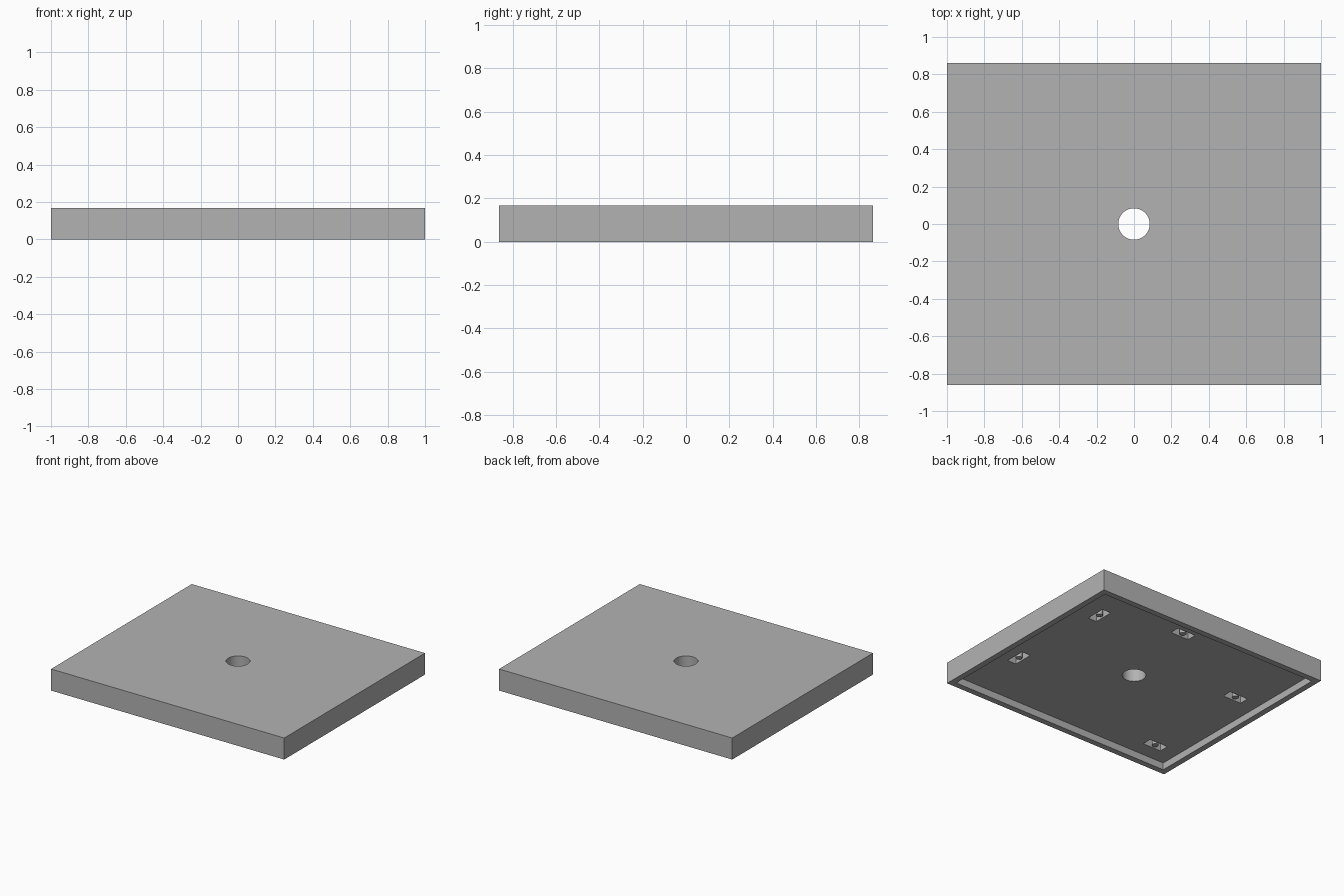
import bpy

HALF_X, HALF_Y, HEIGHT = 1.0, 0.862, 0.167
RIM, FLOOR, HOLE_R = 0.046, 0.055, 0.084
POCKET_L, POCKET_W, POCKET_TOP = 0.157, 0.076, 0.125
PIN_R = 0.024

cube = bpy.data.objects.get("Cube")
if cube:
    bpy.data.objects.remove(cube, do_unlink=True)

grey = bpy.data.materials.new("plain grey")
grey.use_nodes = True
colour = (0.45, 0.45, 0.45, 1)
grey.diffuse_color = colour
grey.node_tree.nodes["Principled BSDF"].inputs["Base Color"].default_value = colour


def finish(name):
    ob = bpy.context.object
    ob.name = name
    ob.data.materials.append(grey)
    return ob


def box(name, x, y, size_x, size_y, z0, z1):
    bpy.ops.mesh.primitive_cube_add(size=1, location=(x, y, (z0 + z1) / 2))
    ob = finish(name)
    ob.scale = (size_x, size_y, z1 - z0)
    bpy.ops.object.transform_apply(location=False, rotation=False, scale=True)
    return ob


def cylinder(name, x, y, radius, z0, z1, sides):
    bpy.ops.mesh.primitive_cylinder_add(vertices=sides, radius=radius, depth=z1 - z0,
                                        location=(x, y, (z0 + z1) / 2))
    return finish(name)


def cut(target, cutter):
    cutter.hide_render = True
    bpy.context.view_layer.objects.active = target
    mod = target.modifiers.new("cut", "BOOLEAN")
    mod.operation = "DIFFERENCE"
    mod.solver = "EXACT"
    mod.object = cutter
    bpy.ops.object.modifier_apply(modifier=mod.name)
    bpy.data.objects.remove(cutter, do_unlink=True)


# Slab with a shallow recess underneath and a round hole through the middle
slab = box("slab", 0, 0, 2 * HALF_X, 2 * HALF_Y, 0, HEIGHT)
cut(slab, box("recess_cutter", 0, 0, 2 * (HALF_X - RIM), 2 * (HALF_Y - RIM), -0.1, FLOOR))
cut(slab, cylinder("hole_cutter", 0, 0, HOLE_R, -0.1, HEIGHT + 0.1, 64))

# Pockets in the underside, each with a flush pin; the flag turns one along y
pockets = [
    (0.73, 0.49, True),
    (0.78, -0.335, True),
    (0.11, 0.67, False),
    (-0.75, 0.22, False),
    (-0.75, -0.66, False),
]
for i, (x, y, along_y) in enumerate(pockets, 1):
    size = (POCKET_W, POCKET_L) if along_y else (POCKET_L, POCKET_W)
    cut(slab, box("pocket_cutter", x, y, *size, FLOOR - 0.02, POCKET_TOP))
    cylinder(f"pocket_pin_{i}", x, y, PIN_R, FLOOR, POCKET_TOP + 0.01, 24)
    bpy.ops.object.shade_smooth_by_angle()

# Smooth the hole wall and keep the edges sharp
bpy.ops.object.select_all(action="DESELECT")
slab.select_set(True)
bpy.context.view_layer.objects.active = slab
bpy.ops.object.shade_smooth_by_angle()
